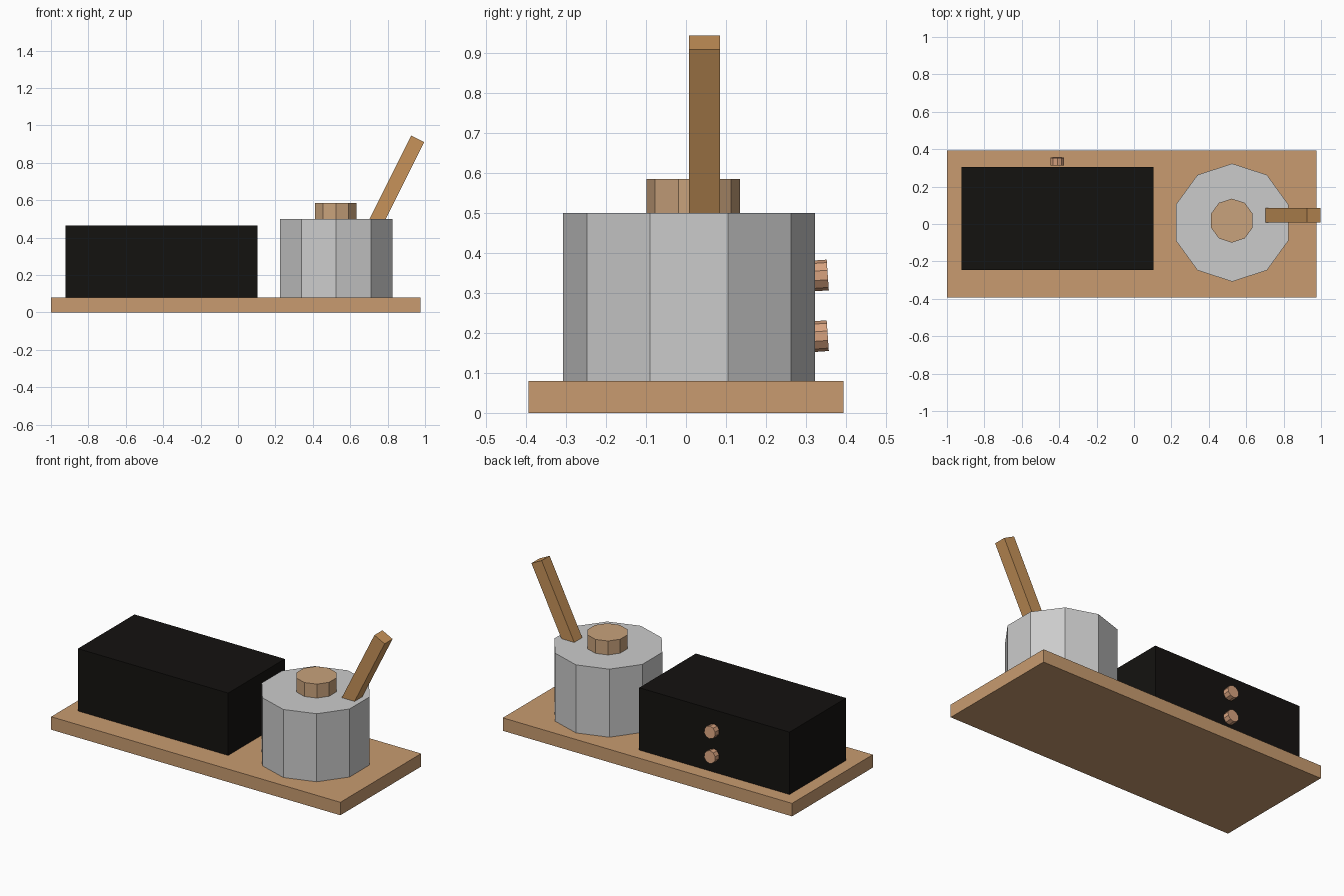
import bpy
from math import radians, pi, atan2
from mathutils import Vector

if "Cube" in bpy.data.objects:
    bpy.data.objects.remove(bpy.data.objects["Cube"])


def material(name, rgb):
    m = bpy.data.materials.new(name)
    m.diffuse_color = (*rgb, 1)
    m.use_nodes = True
    m.node_tree.nodes["Principled BSDF"].inputs["Base Color"].default_value = m.diffuse_color
    return m


def finish(name, mat):
    ob = bpy.context.object
    ob.name = ob.data.name = name
    if mat:
        ob.data.materials.append(mat)
    return ob


def box(name, center, size, mat=None, rot=(0, 0, 0)):
    bpy.ops.mesh.primitive_cube_add(size=1, location=center, rotation=rot)
    ob = finish(name, mat)
    ob.scale = size
    return ob


def decagon(name, center, radius, depth, mat=None, rot=(0, 0, 0)):
    bpy.ops.mesh.primitive_cylinder_add(vertices=10, radius=radius, depth=depth,
                                        location=center, rotation=rot)
    return finish(name, mat)


wood = material("wood", (0.58, 0.33, 0.16))
lever_wood = material("lever_wood", (0.57, 0.29, 0.10))
pale_wood = material("pale_wood", (0.58, 0.36, 0.20))
copper = material("copper", (0.68, 0.36, 0.21))
black = material("black", (0.007, 0.006, 0.005))

# Base board
box("base_board", (-0.0125, 0, 0.04), (1.975, 0.788, 0.08), wood)

# Black housing
box("housing", (-0.408, 0.03, 0.2725), (1.026, 0.552, 0.385), black)

# Drum and its cap
decagon("drum", (0.525, 0.0075, 0.29), 0.3155, 0.42)
decagon("drum_cap", (0.523, 0.018, 0.5425), 0.1175, 0.087, pale_wood)

# Slanted lever, sunk a little into the drum
axis = Vector((1, 0, 2)).normalized()
length = 0.56
top = Vector((0.961, 0.0465, 0.928))
box("lever", top - axis * length / 2, (0.078, 0.078, length), lever_wood,
    (0, atan2(1, 2), 0))

# Two studs on the back of the housing, tipped slightly upward
for name, z in (("upper_stud", 0.344), ("lower_stud", 0.192)):
    decagon(name, (-0.41, 0.335, z), 0.0385, 0.04, copper, (radians(-86), 0, 0))
